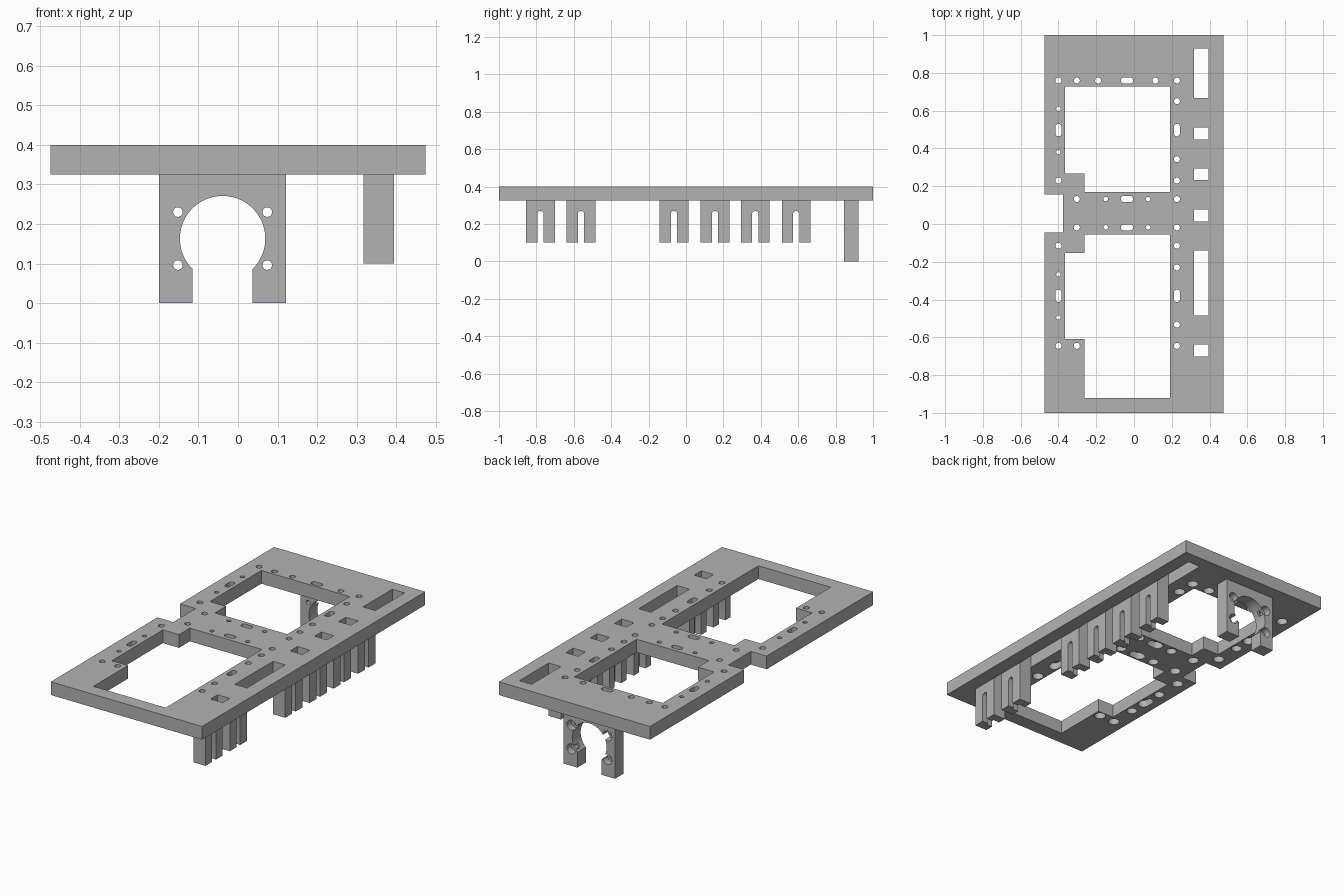
import bpy, bmesh
from math import pi, cos, sin

if "Cube" in bpy.data.objects:
    bpy.data.objects.remove(bpy.data.objects["Cube"], do_unlink=True)

grey = bpy.data.materials.new("plain grey")
grey.use_nodes = True
grey.diffuse_color = (0.45, 0.45, 0.45, 1)
grey.node_tree.nodes["Principled BSDF"].inputs["Base Color"].default_value = (0.45, 0.45, 0.45, 1)

PLACE = {"x": lambda u, v, w: (w, u, v),
         "y": lambda u, v, w: (u, w, v),
         "z": lambda u, v, w: (u, v, w)}


def prisms(name, profiles, lo, hi, axis="z"):
    """One object of flat profiles pushed along an axis from lo to hi."""
    bm = bmesh.new()
    for profile in profiles:
        bottom = [bm.verts.new(PLACE[axis](u, v, lo)) for u, v in profile]
        top = [bm.verts.new(PLACE[axis](u, v, hi)) for u, v in profile]
        bm.faces.new(bottom)
        bm.faces.new(top)
        for i in range(len(profile)):
            j = (i + 1) % len(profile)
            bm.faces.new((bottom[i], bottom[j], top[j], top[i]))
    bmesh.ops.recalc_face_normals(bm, faces=bm.faces)
    mesh = bpy.data.meshes.new(name)
    bm.to_mesh(mesh)
    bm.free()
    mesh.materials.append(grey)
    obj = bpy.data.objects.new(name, mesh)
    bpy.context.collection.objects.link(obj)
    return obj


def rect(u0, u1, v0, v1):
    return [(u0, v0), (u1, v0), (u1, v1), (u0, v1)]


def stadium(u, v, r, du=0, dv=0, n=24):
    """Circle, or a rounded slot when stretched by du or dv each way."""
    points = []
    for i in range(n):
        a = 2 * pi * (i + 0.5) / n
        points.append((u + r * cos(a) + (du if cos(a) > 0 else -du),
                       v + r * sin(a) + (dv if sin(a) > 0 else -dv)))
    return points


def cut(target, cutter):
    """Subtract the cutter from the target and remove it."""
    cutter.hide_render = True
    mod = target.modifiers.new("cut", "BOOLEAN")
    mod.operation, mod.solver, mod.object = "DIFFERENCE", "EXACT", cutter
    graph = bpy.context.evaluated_depsgraph_get()
    mesh = bpy.data.meshes.new_from_object(target.evaluated_get(graph))
    target.modifiers.clear()
    target.data = mesh
    bpy.data.objects.remove(cutter, do_unlink=True)


def finish(obj):
    bpy.ops.object.select_all(action="DESELECT")
    obj.select_set(True)
    bpy.context.view_layer.objects.active = obj
    bpy.ops.object.shade_smooth_by_angle(angle=pi / 6)


UNDER, TOP = 0.325, 0.40

# Base plate with a notch in its right edge
plate = prisms("base_plate", [[(-0.474, -1), (0.474, -1), (0.474, 1), (-0.474, 1),
                               (-0.474, 0.156), (-0.375, 0.156),
                               (-0.375, -0.045), (-0.474, -0.045)]], UNDER, TOP)

# Two large windows with stepped corners
back_window = [(-0.263, 0.17), (0.19, 0.17), (0.19, 0.729), (-0.364, 0.729),
               (-0.364, 0.268), (-0.263, 0.268)]
front_window = [(-0.263, -0.92), (0.19, -0.92), (0.19, -0.056), (-0.263, -0.056),
                (-0.263, -0.153), (-0.364, -0.153), (-0.364, -0.61), (-0.263, -0.61)]

# Rectangular wells fill the gaps between the left-hand brackets
brackets = [-0.778, -0.561, -0.064, 0.155, 0.37, 0.589]
HALF = 0.077
X0, X1 = 0.318, 0.395
wells = [rect(X0, X1, a + HALF, b - HALF) for a, b in zip(brackets, brackets[1:] + [1.005])]
cut(plate, prisms("window_cutter", [back_window, front_window] + wells, 0.2, 0.5))

# Screw holes and adjusting slots
LEFT, RIGHT, MID = 0.227, -0.40, -0.037
holes = [(x, 0.76) for x in (RIGHT, -0.303, -0.19, 0.113, LEFT)]
holes += [(LEFT, y) for y in (0.65, 0.343, 0.23, 0.132, -0.018, -0.115, -0.23, -0.533, -0.645)]
holes += [(RIGHT, y) for y in (0.23, -0.115, -0.645)] + [(-0.303, -0.645)]
holes += [(-0.303, y) for y in (0.132, -0.018)]
small = [(RIGHT, y) for y in (0.61, 0.38, -0.267, -0.495)]
small += [(x, y) for x in (-0.15, 0.075) for y in (0.132, -0.018)]
across = [(MID, y) for y in (0.76, 0.132, -0.018)]
along = [(x, y) for x in (LEFT, RIGHT) for y in (0.497, -0.38)]


def hole_profiles(r, r_small):
    return ([stadium(x, y, r) for x, y in holes]
            + [stadium(x, y, r_small) for x, y in small]
            + [stadium(x, y, r, du=0.017) for x, y in across]
            + [stadium(x, y, r, dv=0.017) for x, y in along])


cut(plate, prisms("hole_cutter", hole_profiles(0.016, 0.012), 0.2, 0.5))
cut(plate, prisms("counterbore_cutter", hole_profiles(0.03, 0.028), 0.2, UNDER + 0.04))
finish(plate)

# Row of slotted brackets below the left side
for i, y in enumerate(brackets):
    bracket = prisms(f"slotted_bracket_{i + 1}", [rect(y - HALF, y + HALF, 0.1, UNDER)], X0, X1, "x")
    for r, depth in ((0.017, X1 + 0.1), (0.03, X0 + 0.04)):
        profile = stadium(y, 0.153, r, dv=0.1)
        cut(bracket, prisms("slot_cutter", [profile], X0 - 0.05, depth, "x"))
    finish(bracket)

# Round clamp bracket at the back, open at the bottom
CX, CZ, Y0, Y1 = -0.039, 0.163, 0.845, 0.921
clamp = prisms("clamp_bracket", [rect(-0.2, 0.122, 0, UNDER)], Y0, Y1, "y")
screws = [(CX + sx * 0.113, CZ + sz * 0.067) for sx in (-1, 1) for sz in (-1, 1)]
cut(clamp, prisms("bore_cutter", [stadium(CX, CZ, 0.108, n=64)], 0.8, 1, "y"))
cut(clamp, prisms("opening_cutter", [rect(CX - 0.076, CX + 0.076, -0.1, CZ)], 0.8, 1, "y"))
cut(clamp, prisms("screw_cutter", [stadium(u, v, 0.012) for u, v in screws], 0.8, 1, "y"))
cut(clamp, prisms("screw_head_cutter", [stadium(u, v, 0.028) for u, v in screws], Y0 + 0.036, 1, "y"))
finish(clamp)
